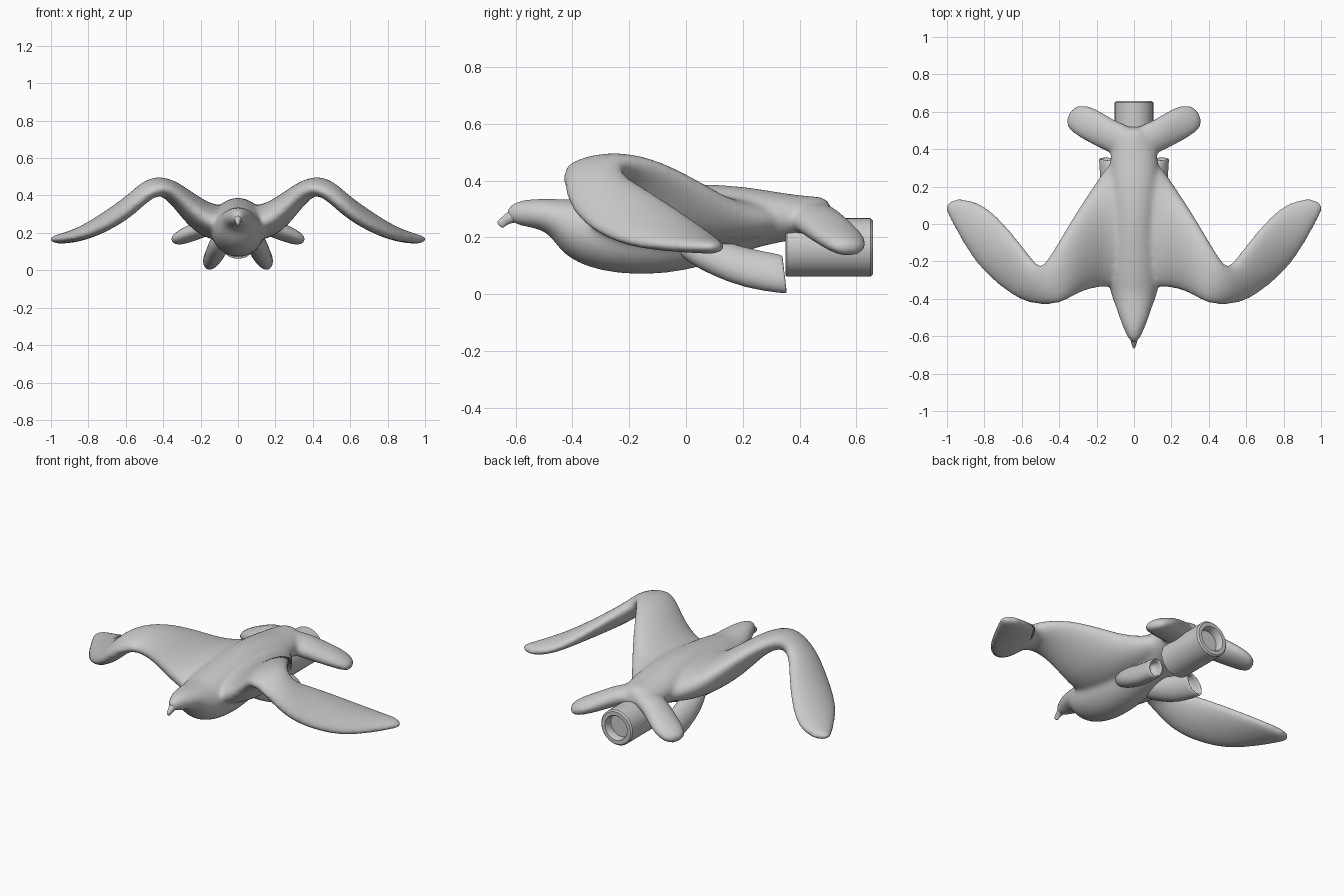
import bpy, bmesh, math
from mathutils import Vector


def loft(bm, sections, sides=14, sign=1):
    """Skin elliptical rings given as (edge point, opposite edge point, thickness)."""
    secs = [(Vector((a[0] * sign, a[1], a[2])), Vector((b[0] * sign, b[1], b[2])), t)
            for a, b, t in sections]
    mids = [(a + b) / 2 for a, b, t in secs]
    rings = []
    for i, (a, b, t) in enumerate(secs):
        path = mids[min(i + 1, len(mids) - 1)] - mids[max(i - 1, 0)]
        half = (b - a) / 2
        up = half.cross(path).normalized() * t / 2
        ring = []
        for k in range(sides):
            ang = 2 * math.pi * k / sides
            ring.append(bm.verts.new(mids[i] + half * math.cos(ang) + up * math.sin(ang)))
        rings.append(ring)
    faces = [bm.faces.new(rings[0]), bm.faces.new(rings[-1])]
    for r, s in zip(rings, rings[1:]):
        for k in range(sides):
            n = (k + 1) % sides
            faces.append(bm.faces.new((r[k], r[n], s[n], s[k])))
    bmesh.ops.recalc_face_normals(bm, faces=faces)


def make_object(name, bm):
    me = bpy.data.meshes.new(name)
    bm.to_mesh(me)
    bm.free()
    for p in me.polygons:
        p.use_smooth = True
    ob = bpy.data.objects.new(name, me)
    bpy.context.collection.objects.link(ob)
    return ob


def subdivide(ob, levels):
    m = ob.modifiers.new("subdivide", 'SUBSURF')
    m.levels = m.render_levels = levels


def cross_sections(rows):
    """Rows of y, half width, bottom z, top z."""
    return [((-w, y, (lo + hi) / 2), (w, y, (lo + hi) / 2), hi - lo) for y, w, lo, hi in rows]


# Body, wings and forked tail, fused into one smooth skin
bm = bmesh.new()
loft(bm, cross_sections([
    (-0.635, 0.014, 0.265, 0.30), (-0.61, 0.034, 0.245, 0.325), (-0.56, 0.058, 0.235, 0.338),
    (-0.50, 0.082, 0.225, 0.34), (-0.44, 0.10, 0.19, 0.343), (-0.39, 0.122, 0.12, 0.345),
    (-0.30, 0.145, 0.075, 0.355), (-0.15, 0.15, 0.06, 0.375), (0.0, 0.145, 0.08, 0.393),
    (0.12, 0.14, 0.12, 0.394), (0.25, 0.14, 0.165, 0.378), (0.38, 0.13, 0.19, 0.352),
    (0.47, 0.10, 0.205, 0.348), (0.52, 0.05, 0.24, 0.34)]))
wing = [
    ((0.0, -0.32, 0.22), (0.0, 0.40, 0.28), 0.16),
    ((0.10, -0.35, 0.24), (0.12, 0.36, 0.26), 0.21),
    ((0.20, -0.345, 0.285), (0.205, 0.22, 0.285), 0.175),
    ((0.30, -0.375, 0.385), (0.315, 0.05, 0.395), 0.125),
    ((0.37, -0.42, 0.435), (0.395, -0.08, 0.455), 0.11),
    ((0.43, -0.435, 0.435), (0.455, -0.175, 0.465), 0.105),
    ((0.51, -0.435, 0.385), (0.49, -0.225, 0.45), 0.10),
    ((0.59, -0.415, 0.315), (0.525, -0.215, 0.415), 0.10),
    ((0.67, -0.37, 0.25), (0.57, -0.155, 0.38), 0.10),
    ((0.82, -0.25, 0.18), (0.65, -0.045, 0.31), 0.095),
    ((0.92, -0.10, 0.165), (0.75, 0.07, 0.225), 0.08),
    ((0.995, 0.04, 0.165), (0.85, 0.13, 0.175), 0.06),
    ((1.02, 0.10, 0.165), (0.96, 0.14, 0.16), 0.042)]
tail_arm = [
    ((0.0, 0.34, 0.27), (0.0, 0.525, 0.29), 0.11),
    ((0.12, 0.37, 0.255), (0.10, 0.55, 0.27), 0.115),
    ((0.22, 0.42, 0.22), (0.19, 0.615, 0.215), 0.10),
    ((0.32, 0.475, 0.185), (0.27, 0.645, 0.175), 0.085),
    ((0.375, 0.53, 0.155), (0.335, 0.625, 0.15), 0.055)]
for sign in (1, -1):
    loft(bm, wing, sign=sign)
    loft(bm, tail_arm, sign=sign)
body = make_object("bird_body", bm)
subdivide(body, 2)
rm = body.modifiers.new("fuse", 'REMESH')
rm.mode = 'VOXEL'
rm.voxel_size = 0.011
rm.use_smooth_shade = True
sm = body.modifiers.new("soften", 'SMOOTH')
sm.factor = 0.5
sm.iterations = 14

# Hooked beak
bm = bmesh.new()
loft(bm, cross_sections([
    (-0.58, 0.03, 0.25, 0.318), (-0.615, 0.022, 0.25, 0.298), (-0.64, 0.014, 0.242, 0.275),
    (-0.652, 0.01, 0.23, 0.266), (-0.658, 0.007, 0.228, 0.255)]), sides=10)
subdivide(make_object("beak", bm), 2)

# Foot nozzles: tapered tubes with a recessed open end
for sign, side in ((1, "right"), (-1, "left")):
    bm = bmesh.new()
    rows = [(0.075, -0.05, 0.19, 0.02, 0.03), (0.085, 0.0, 0.17, 0.05, 0.058),
            (0.10, 0.08, 0.14, 0.06, 0.073), (0.12, 0.20, 0.093, 0.055, 0.073),
            (0.135, 0.335, 0.072, 0.05, 0.07), (0.136, 0.348, 0.07, 0.048, 0.067),
            (0.136, 0.348, 0.0701, 0.039, 0.056), (0.134, 0.335, 0.071, 0.038, 0.054),
            (0.128, 0.27, 0.08, 0.037, 0.053)]
    rings = []
    for x, y, z, rx, rz in rows:
        ring = []
        for k in range(24):
            a = 2 * math.pi * k / 24
            dz = rz * math.sin(a)
            tilt = -0.25 * dz
            ring.append(bm.verts.new((sign * (x + rx * math.cos(a) + tilt), y - 0.12 * dz, z + dz)))
        rings.append(ring)
    bm.faces.new(rings[0])
    bm.faces.new(rings[-1])
    for r, s in zip(rings, rings[1:]):
        for k in range(24):
            n = (k + 1) % 24
            bm.faces.new((r[k], r[n], s[n], s[k]))
    bmesh.ops.recalc_face_normals(bm, faces=bm.faces)
    subdivide(make_object(side + "_foot_nozzle", bm), 1)

# Rear thruster: lathed profile of y and radius with a recessed centre
bm = bmesh.new()
profile = [(0.35, 0.0), (0.35, 0.097), (0.355, 0.103), (0.65, 0.103), (0.658, 0.095),
           (0.658, 0.073), (0.652, 0.068), (0.61, 0.068), (0.61, 0.0)]
verts = [bm.verts.new((0, y, 0.165 + r)) for y, r in profile]
edges = [bm.edges.new(p) for p in zip(verts, verts[1:])]
bmesh.ops.spin(bm, geom=verts + edges, cent=(0, 0, 0.165), axis=(0, 1, 0),
               angle=2 * math.pi, steps=48)
bmesh.ops.remove_doubles(bm, verts=bm.verts, dist=0.0001)
bmesh.ops.recalc_face_normals(bm, faces=bm.faces)
thruster = make_object("rear_thruster", bm)
bpy.context.view_layer.objects.active = thruster
thruster.select_set(True)
bpy.ops.object.shade_smooth_by_angle(angle=math.radians(40))
